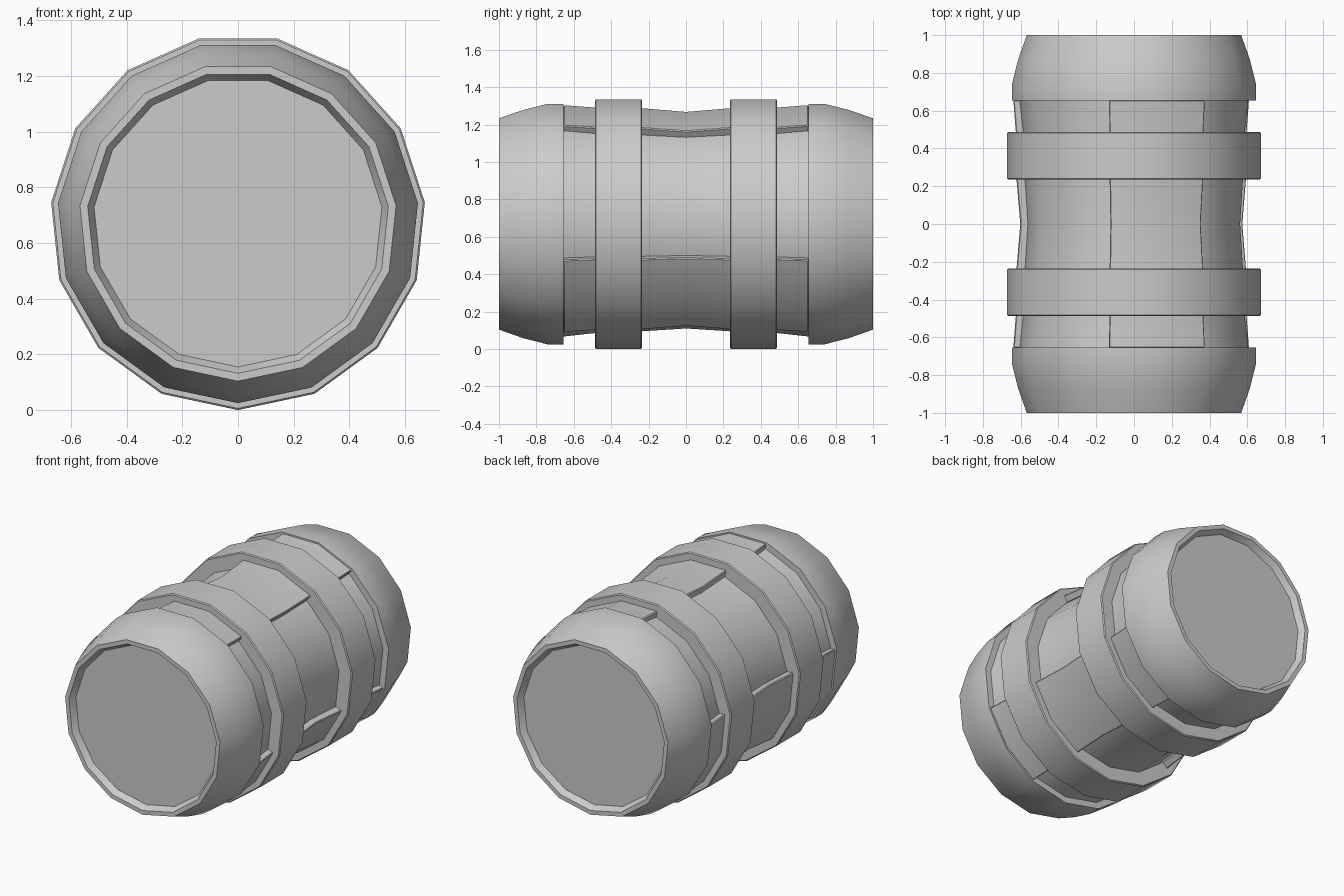
import bpy, bmesh, math

if "Cube" in bpy.data.objects:
    bpy.data.objects.remove(bpy.data.objects["Cube"])

CZ = 0.675      # height of the barrel axis
STEP = 24       # 15 sides
FULL = [180 + STEP * i for i in range(15)]


def lathe(name, profile, angles, loop=False, ring=True, bevel=0.0):
    """Sweep (radius, y) points round the y axis through the given angles (from +z)."""
    bm = bmesh.new()
    rows = []
    for a in angles:
        s, c = math.sin(math.radians(a)), math.cos(math.radians(a))
        rows.append([bm.verts.new((r * s, y, CZ + r * c)) for r, y in profile])
    n, m = len(rows), len(profile)
    for i in range(n if ring else n - 1):
        p, q = rows[i], rows[(i + 1) % n]
        for j in range(m if loop else m - 1):
            k = (j + 1) % m
            bm.faces.new((p[j], p[k], q[k], q[j]))
    if ring and not loop:      # flat ends
        bm.faces.new([r[0] for r in rows])
        bm.faces.new([r[-1] for r in rows])
    if not ring:               # side walls of a segment
        bm.faces.new(rows[0])
        bm.faces.new(rows[-1])
    bmesh.ops.recalc_face_normals(bm, faces=bm.faces)
    me = bpy.data.meshes.new(name)
    bm.to_mesh(me)
    bm.free()
    ob = bpy.data.objects.new(name, me)
    bpy.context.collection.objects.link(ob)
    if bevel:
        mod = ob.modifiers.new("soft_edges", 'BEVEL')
        mod.width = bevel
        mod.segments = 1
        mod.limit_method = 'ANGLE'
        mod.angle_limit = math.radians(50)
    bpy.ops.object.select_all(action='DESELECT')
    ob.select_set(True)
    bpy.context.view_layer.objects.active = ob
    bpy.ops.object.shade_smooth_by_angle(angle=math.radians(30))
    return ob


def mirror(half):
    """Mirror a half profile that ends on y = 0."""
    return half + [(r, -y) for r, y in reversed(half) if y]


# Main body: inset ends, bulged collars, recessed waist
lathe("body", mirror([(0.52, 0.96), (0.543, 1.0), (0.571, 1.0), (0.617, 0.87),
                      (0.65, 0.74), (0.65, 0.655), (0.608, 0.655),
                      (0.59, 0.49), (0.58, 0.235), (0.565, 0)]), FULL)

# Three raised waist panels, each two sides wide
panel = mirror([(0.643, 0.656), (0.63, 0.49), (0.626, 0.235), (0.606, 0)])
panel += [(0.54, -0.656), (0.54, 0.656)]
for i in range(3):
    start = -12 + 120 * i
    lathe(f"waist_panel_{i + 1}", panel, [start, start + STEP, start + 2 * STEP],
          loop=True, ring=False, bevel=0.006)

# Two hoops round the waist
for side, name in ((1, "back_hoop"), (-1, "front_hoop")):
    lathe(name, [(0.55, side * 0.235), (0.675, side * 0.235),
                 (0.675, side * 0.487), (0.55, side * 0.487)],
          FULL, loop=True, bevel=0.006)
